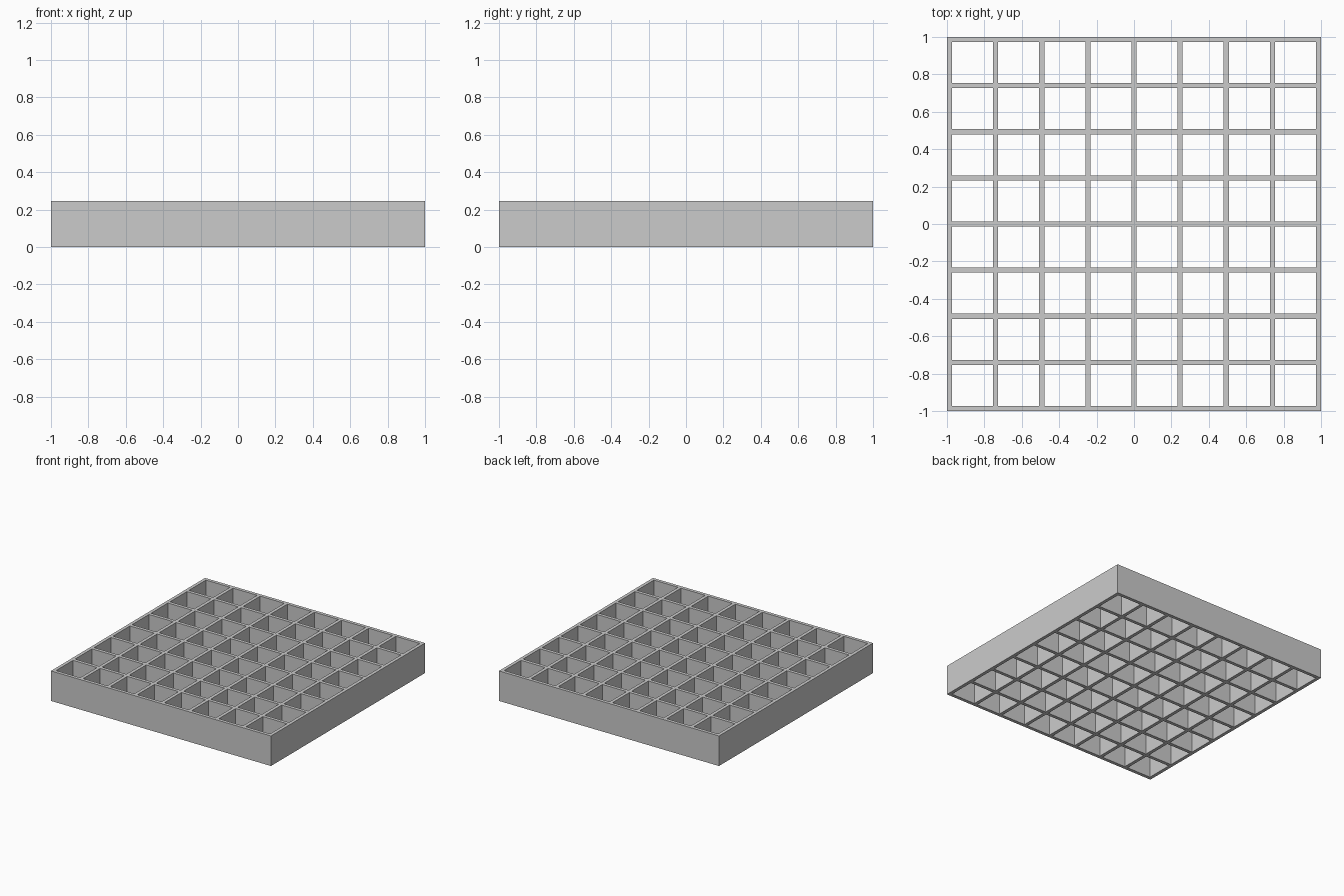
import bpy
import bmesh

cube = bpy.data.objects.get("Cube")
if cube:
    bpy.data.objects.remove(cube, do_unlink=True)

SIZE = 2.0
CELLS = 8
WALL = 0.0274
PITCH = (SIZE - WALL) / CELLS
HEIGHT = 0.2466

# Plain grey material
grey = bpy.data.materials.new("light_grey")
grey.use_nodes = True
colour = (0.6, 0.6, 0.6, 1.0)
grey.diffuse_color = colour
grey.node_tree.nodes["Principled BSDF"].inputs["Base Color"].default_value = colour

# Both edges of every wall along one axis
lines = []
for i in range(CELLS + 1):
    start = -SIZE / 2 + i * PITCH
    lines += [start, start + WALL]

# Flat lattice: every patch except the open cells
bm = bmesh.new()
verts = [[bm.verts.new((x, y, 0)) for y in lines] for x in lines]
for i in range(len(lines) - 1):
    for j in range(len(lines) - 1):
        if i % 2 and j % 2:
            continue
        bm.faces.new((verts[i][j], verts[i + 1][j],
                      verts[i + 1][j + 1], verts[i][j + 1]))

# Raise the lattice into walls
raised = bmesh.ops.extrude_face_region(bm, geom=bm.faces[:], use_keep_orig=True)
top = [g for g in raised["geom"] if isinstance(g, bmesh.types.BMVert)]
bmesh.ops.translate(bm, verts=top, vec=(0, 0, HEIGHT))
bmesh.ops.recalc_face_normals(bm, faces=bm.faces[:])

mesh = bpy.data.meshes.new("open_grid")
bm.to_mesh(mesh)
bm.free()
mesh.materials.append(grey)
grid = bpy.data.objects.new("open_grid", mesh)
bpy.context.collection.objects.link(grid)
